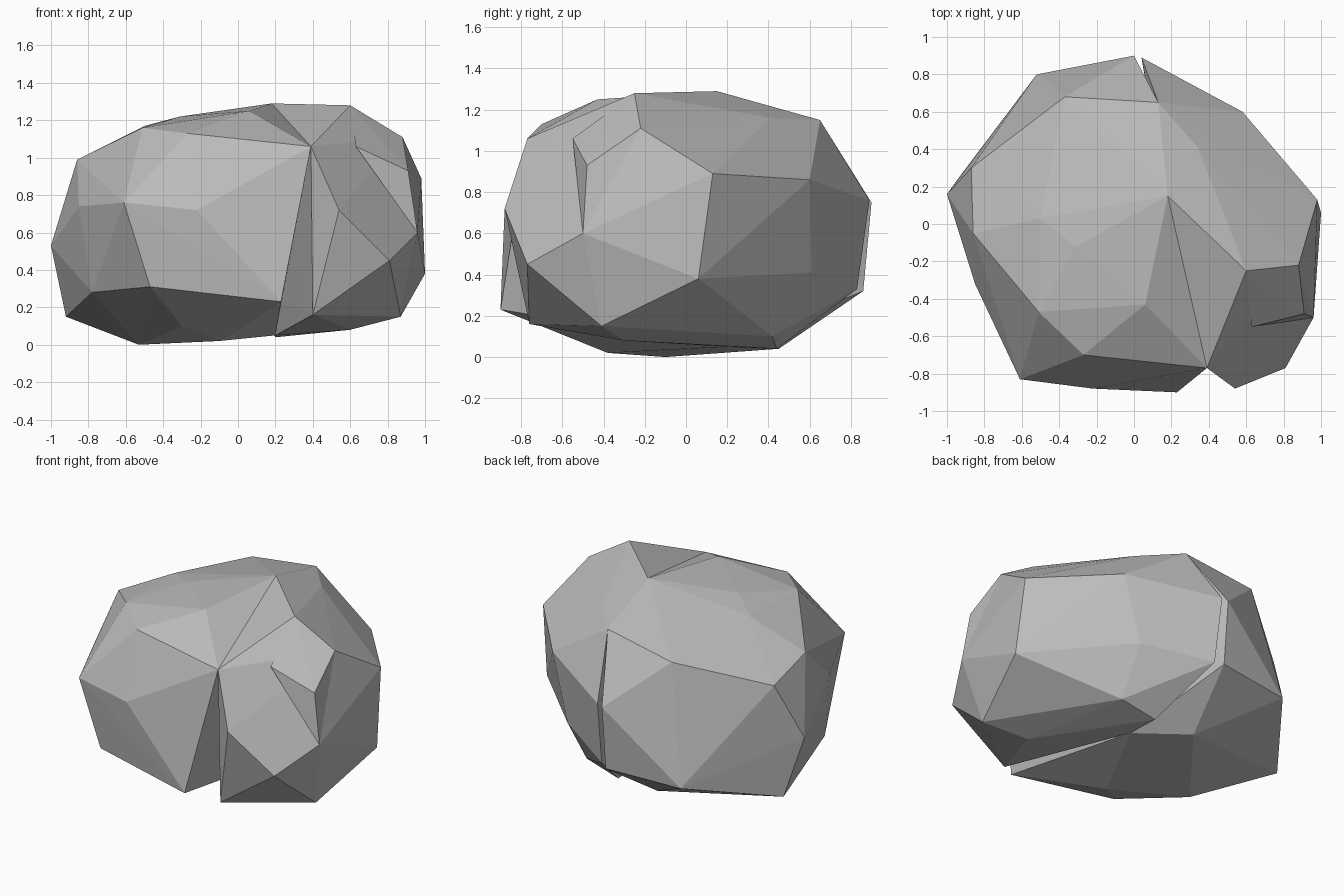
import bpy
import bmesh
from mathutils import Vector

# Remove the default cube only
default_cube = bpy.data.objects.get("Cube")
if default_cube is not None:
    bpy.data.objects.remove(default_cube, do_unlink=True)


def make_material(name, colour):
    """Plain matte material with the same viewport and render colour."""
    material = bpy.data.materials.new(name)
    material.use_nodes = True
    material.diffuse_color = colour
    shader = material.node_tree.nodes["Principled BSDF"]
    shader.inputs["Base Color"].default_value = colour
    shader.inputs["Roughness"].default_value = 0.9
    return material


def make_chunk(name, corners, material):
    """Flat-faced block of stone: the convex hull of its corner points."""
    bm = bmesh.new()
    for corner in corners:
        bm.verts.new(Vector(corner))
    hull = bmesh.ops.convex_hull(bm, input=bm.verts)
    leftovers = [item for item in hull["geom_interior"]
                 if isinstance(item, bmesh.types.BMVert)]
    bmesh.ops.delete(bm, geom=leftovers, context="VERTS")
    bmesh.ops.recalc_face_normals(bm, faces=bm.faces)
    mesh = bpy.data.meshes.new(name)
    bm.to_mesh(mesh)
    bm.free()
    mesh.materials.append(material)
    chunk = bpy.data.objects.new(name, mesh)
    bpy.context.collection.objects.link(chunk)
    return chunk


stone = make_material("grey stone", (0.5, 0.5, 0.5, 1))

# Corners along the crack, where both halves of the boulder touch
crack_front = (.39, -.77, 1.06)
crack_peak = (.18, .15, 1.29)
crack_shoulder = (.13, .65, 1.15)
crack_foot = (.2, .2, .05)
seam = [crack_front, crack_peak, crack_shoulder, crack_foot]

# Large half: front, outer side, top, back and underside
large_front = [(.23, -.9, .23), (-.22, -.88, .72), (-.61, -.83, .76),
               (-.47, -.8, .31), (-.27, -.7, 1.13)]
large_side = [(-.78, -.37, .28), (-.92, .27, .15), (-.85, -.32, .74),
              (-1, .16, .53), (-.86, -.05, .99), (-.87, .3, .9)]
large_top = [(-.51, -.47, 1.16), (.06, -.43, 1.25), (-.31, -.12, 1.22),
             (-.5, .03, 1.17), (-.37, .68, 1.07)]
large_back = [(-.52, .8, .3), (0, .9, .75), (0, .86, .32)]
large_base = [(-.3, -.55, .1), (-.53, -.1, 0), (-.1, -.38, .02),
              (-.1, .45, .04)]
make_chunk("large_half",
           seam + large_front + large_side + large_top + large_back + large_base,
           stone)

# Small half: its inner face leans away from the crack to open a wedge
ledge_root = [(.96, -.5, .6), (.88, -.22, 1.11), (.6, -.25, 1.28)]
small_front = [(.54, -.88, .72), (.4, -.76, .16), (.81, -.77, .45),
               (.87, -.41, .15)]
small_side = [(.98, .13, .89), (1, .06, .38), (.58, .6, .86),
              (.46, .61, .41), (.34, .41, 1.16)]
small_back = [(.04, .89, .76), (.05, .83, .33)]
small_base = [(.2, .44, .04), (.6, -.3, .08), (.45, .42, .1)]
make_chunk("small_half",
           seam + ledge_root + small_front + small_side + small_back + small_base,
           stone)

# Overhanging ledge on the front corner of the small half
ledge_lip = [(.63, -.55, 1.06), (.91, -.48, .93)]
make_chunk("overhanging_ledge", ledge_root + ledge_lip, stone)
